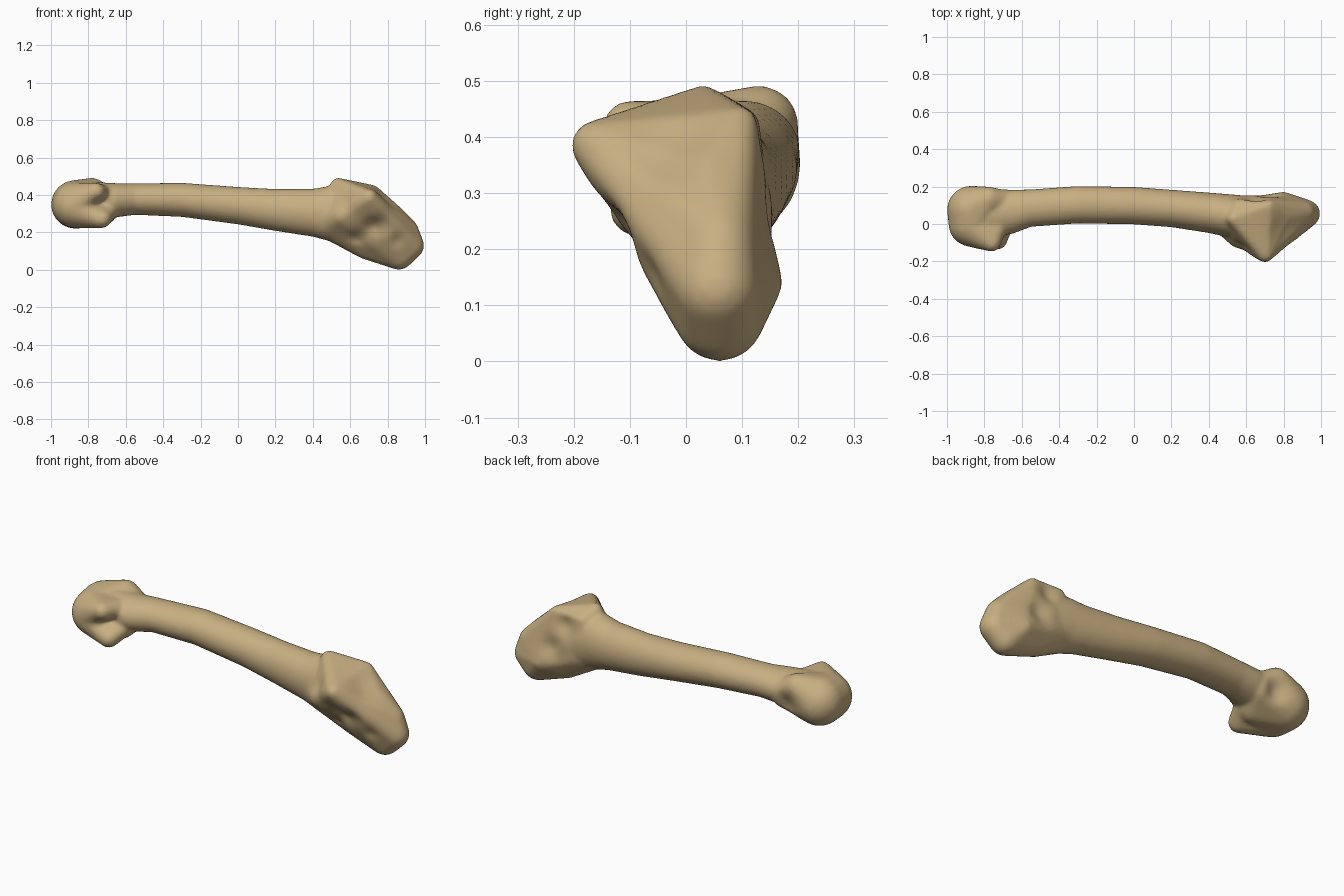
import bpy, bmesh, math
from mathutils import Vector

if "Cube" in bpy.data.objects:
    bpy.data.objects.remove(bpy.data.objects["Cube"])

# Single bone colour
bone_mat = bpy.data.materials.new("bone tan")
bone_mat.use_nodes = True
tan = (0.58, 0.43, 0.225, 1)
bone_mat.diffuse_color = tan
shader = bone_mat.node_tree.nodes["Principled BSDF"]
shader.inputs["Base Color"].default_value = tan
shader.inputs["Roughness"].default_value = 0.7

bm = bmesh.new()


def loft(rings, sides=40):
    """Skin elliptical rings given as x, y, z, half width, half height."""
    loops = []
    for x, y, z, ry, rz in rings:
        angles = [2 * math.pi * i / sides for i in range(sides)]
        loops.append([bm.verts.new((x, y + ry * math.cos(a), z + rz * math.sin(a)))
                      for a in angles])
    for a, b in zip(loops, loops[1:]):
        for i in range(sides):
            j = (i + 1) % sides
            bm.faces.new((a[i], a[j], b[j], b[i]))
    bm.faces.new(loops[0][::-1])
    bm.faces.new(loops[-1])


def rounded_hull(balls):
    """Wrap a tight skin around balls given as x, y, z, radius."""
    part = bmesh.new()
    for x, y, z, r in balls:
        made = bmesh.ops.create_icosphere(part, subdivisions=3, radius=r)
        bmesh.ops.translate(part, verts=made["verts"], vec=(x, y, z))
    bmesh.ops.convex_hull(part, input=part.verts)
    loose = [v for v in part.verts if not v.link_faces]
    bmesh.ops.delete(part, geom=loose, context="VERTS")
    inner = [e for e in part.edges if not e.is_manifold]
    if inner:
        # Rebuild from points when the skin keeps inner shells
        points = [v.co.copy() for v in part.verts]
        part.clear()
        for p in points:
            part.verts.new(p)
        bmesh.ops.convex_hull(part, input=part.verts)
    bmesh.ops.recalc_face_normals(part, faces=part.faces)
    mesh = bpy.data.meshes.new("hull")
    part.to_mesh(mesh)
    part.free()
    bm.from_mesh(mesh)
    bpy.data.meshes.remove(mesh)


# Shaft, gently bowed and flaring at both ends
loft([(-0.78, 0.05, 0.36, 0.13, 0.11), (-0.65, 0.065, 0.372, 0.118, 0.091),
      (-0.55, 0.085, 0.378, 0.1, 0.084), (-0.3, 0.103, 0.374, 0.1, 0.091),
      (0, 0.098, 0.343, 0.1, 0.1), (0.2, 0.083, 0.32, 0.1, 0.112),
      (0.4, 0.06, 0.305, 0.108, 0.128), (0.5, 0.045, 0.3, 0.115, 0.15),
      (0.62, 0.04, 0.27, 0.11, 0.17)])

# Rounded head, with ridges round the side hollow
condyle = [(-0.87, 0.075, 0.35, 0.13), (-0.87, 0, 0.345, 0.122)]
rounded_hull(condyle + [(-0.78, 0.13, 0.42, 0.072), (-0.7, 0.11, 0.36, 0.085),
                        (-0.74, 0.02, 0.33, 0.1)])
rounded_hull([condyle[1], (-0.76, -0.1, 0.415, 0.05), (-0.72, 0.02, 0.4, 0.055)])
rounded_hull([condyle[1], (-0.73, -0.085, 0.275, 0.053), (-0.68, 0.03, 0.33, 0.05)])

# Wedge-shaped base, with its sloping joint face
rounded_hull([(0.535, 0.03, 0.452, 0.04), (0.56, 0.1, 0.42, 0.032),
              (0.72, 0.095, 0.42, 0.034), (0.7, -0.16, 0.385, 0.045),
              (0.8, 0.04, 0.335, 0.05), (0.9, 0.06, 0.21, 0.065),
              (0.92, 0.055, 0.13, 0.075), (0.86, 0.06, 0.08, 0.08),
              (0.8, 0.12, 0.14, 0.052), (0.68, 0.06, 0.12, 0.062),
              (0.62, 0.08, 0.28, 0.075), (0.5, 0.04, 0.26, 0.1),
              (0.56, -0.07, 0.29, 0.06)])

mesh = bpy.data.meshes.new("long_bone")
bm.to_mesh(mesh)
bm.free()
bone = bpy.data.objects.new("long_bone", mesh)
bpy.context.collection.objects.link(bone)
mesh.materials.append(bone_mat)
bpy.context.view_layer.objects.active = bone
bone.select_set(True)

# Fuse the parts into one skin
fuse = bone.modifiers.new("fuse", "REMESH")
fuse.mode = "VOXEL"
fuse.voxel_size = 0.01
soften = bone.modifiers.new("soften", "SMOOTH")
soften.factor = 0.5
soften.iterations = 8
for name in ("fuse", "soften"):
    bpy.ops.object.modifier_apply(modifier=name)

# Hollows and swellings: centre, push, reach
dents = [((-0.75, -0.09, 0.35), (0, 0.035, 0), 0.05),
         ((-0.74, 0.2, 0.33), (0, -0.03, 0), 0.06),
         ((0.6, -0.11, 0.34), (0, 0.025, 0), 0.05),
         ((0.74, -0.1, 0.24), (-0.01, 0.035, 0.01), 0.06),
         ((0.64, -0.06, 0.18), (0, 0.025, 0), 0.05),
         ((0.84, -0.03, 0.17), (-0.01, 0.02, 0), 0.04),
         ((0.65, 0.15, 0.38), (0, -0.02, 0), 0.05),
         ((0.72, 0.16, 0.24), (0, -0.02, 0), 0.06),
         ((0.78, -0.03, 0.36), (-0.012, 0, -0.012), 0.08)]
for v in bone.data.vertices:
    shift = Vector()
    for centre, push, reach in dents:
        d = (v.co - Vector(centre)).length / reach
        shift += Vector(push) * math.exp(-d * d)
    v.co += shift

bpy.ops.object.shade_smooth()
